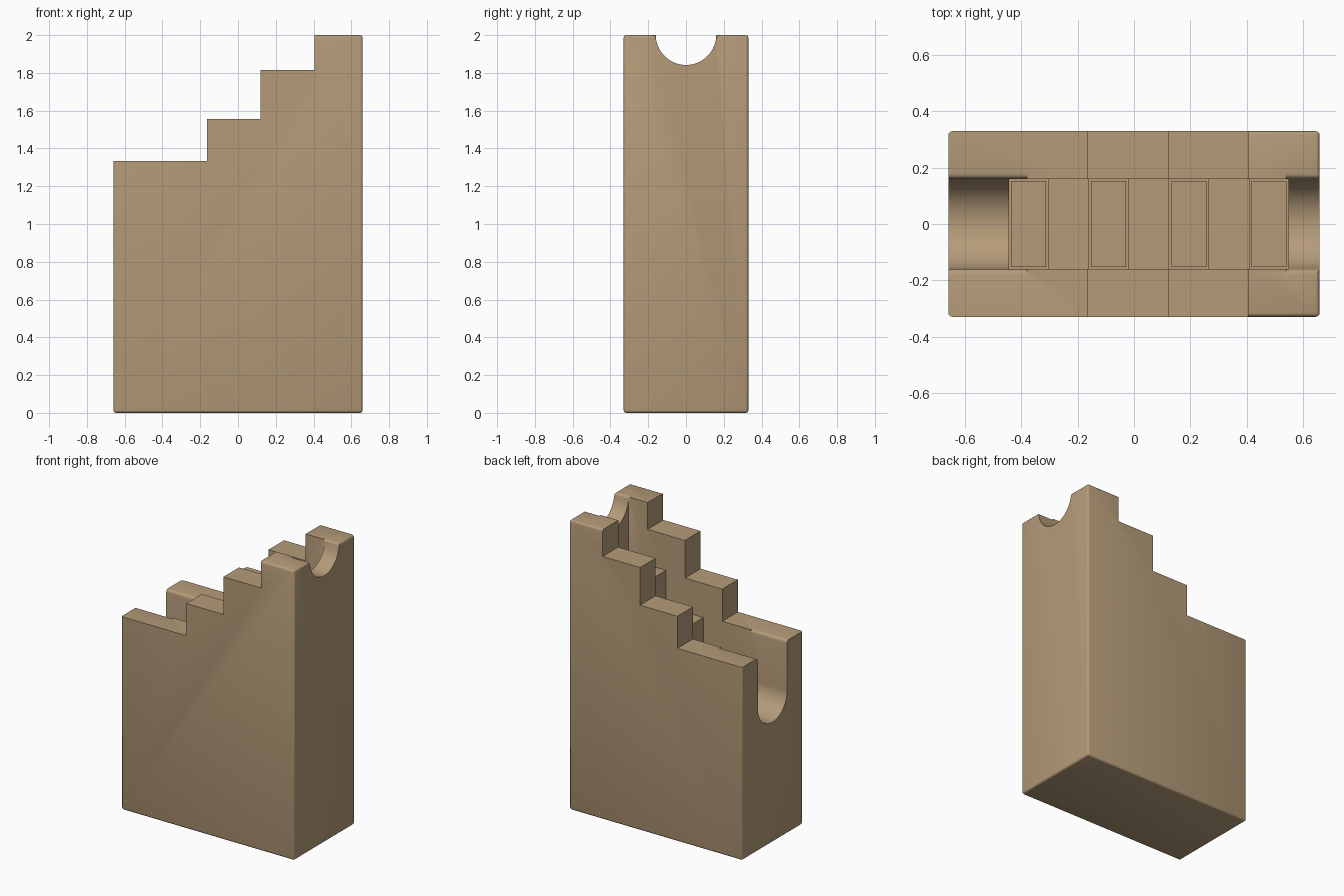
import bpy, bmesh, math
from mathutils import Vector

if "Cube" in bpy.data.objects:
    bpy.data.objects.remove(bpy.data.objects["Cube"])

wood = bpy.data.materials.new("tan_wood")
wood.diffuse_color = (0.46, 0.33, 0.19, 1)
wood.use_nodes = True
wood.node_tree.nodes["Principled BSDF"].inputs["Base Color"].default_value = wood.diffuse_color

HX, HY, R = 0.66, 0.33, 0.16


def prism(name, pts, to3d, lo, hi):
    """Extrude a closed 2D profile between lo and hi."""
    bm = bmesh.new()
    a = [bm.verts.new(to3d(p, lo)) for p in pts]
    b = [bm.verts.new(to3d(p, hi)) for p in pts]
    bm.faces.new(a)
    bm.faces.new(b[::-1])
    n = len(pts)
    for i in range(n):
        j = (i + 1) % n
        bm.faces.new((a[j], a[i], b[i], b[j]))
    bmesh.ops.recalc_face_normals(bm, faces=bm.faces)
    me = bpy.data.meshes.new(name)
    bm.to_mesh(me)
    bm.free()
    me.materials.append(wood)
    ob = bpy.data.objects.new(name, me)
    bpy.context.collection.objects.link(ob)
    return ob


def along_y(p, t):
    return Vector((p[0], t, p[1]))


def along_x(p, t):
    return Vector((t, p[0], p[1]))


# stepped outer body
profile = [(-HX, 0), (HX, 0), (HX, 2.0), (0.405, 2.0), (0.405, 1.815), (0.12, 1.815),
           (0.12, 1.555), (-0.165, 1.555), (-0.165, 1.333), (-HX, 1.333)]
body = prism("stepped_body", profile, along_y, -HY, HY)

# soften the base, the upright corners and the highest rim
bm = bmesh.new()
bm.from_mesh(body.data)


def rounded(e):
    p, q = e.verts[0].co, e.verts[1].co
    base = p.z < 0.01 and q.z < 0.01
    upright = abs(p.x - q.x) < 1e-4 and abs(p.y - q.y) < 1e-4 and abs(p.x) > HX - 0.01
    rim = p.z > 1.99 and q.z > 1.99 and max(p.x, q.x) > HX - 0.01
    return base or upright or rim


bmesh.ops.bevel(bm, geom=[e for e in bm.edges if rounded(e)], offset=0.014,
                segments=3, profile=0.5, affect='EDGES')
bm.to_mesh(body.data)
bm.free()

# inner staircase: each pit holds a lifting block, followed by a fixed step
pit_x = [-0.445, -0.16, 0.125, 0.41]
levels = [0.83, 1.075, 1.32, 1.57]
PIT, DEPTH, GAP = 0.14, 0.3, 0.008
stairs = []
for i, (x, z) in enumerate(zip(pit_x, levels)):
    stairs += [(x, z - DEPTH), (x + PIT, z - DEPTH)]
    if i < 3:
        stairs += [(x + PIT, levels[i + 1]), (pit_x[i + 1], levels[i + 1])]
stairs += [(pit_x[-1] + PIT, 2.5), (pit_x[0], 2.5)]
cutters = [prism("channel_cutter", stairs, along_y, -R, R)]


# rounded ball grooves with softened lips at both ends
def groove(name, bottom, top, x0, x1):
    f = 0.02
    half = [(R + f - f * math.sin(a), top - f + f * math.cos(a))
            for a in (k * math.pi / 8 for k in range(5))]
    half = [(R + f, 2.5)] + half
    arc = [(R * math.cos(a), bottom + R - R * math.sin(a))
           for a in (k * math.pi / 32 for k in range(33))]
    if bottom + R > top - f:   # shallow groove: start the arc below the lip
        arc = [p for p in arc if p[1] < top - f - 0.005]
    pts = half + arc + [(-y, z) for y, z in reversed(half)]
    # drop doubled points where the lip or wall meets the arc
    clean = [p for i, p in enumerate(pts)
             if (Vector(p) - Vector(pts[i - 1])).length > 1e-4]
    return prism(name, clean, along_x, x0, x1)


cutters.append(groove("low_groove_cutter", 0.83, 1.333, -0.9, -0.38))
cutters.append(groove("high_groove_cutter", 1.842, 2.0, 0.54, 0.9))

bpy.context.view_layer.objects.active = body
for c in cutters:
    m = body.modifiers.new(c.name, 'BOOLEAN')
    m.operation = 'DIFFERENCE'
    m.solver = 'EXACT'
    m.object = c
    bpy.ops.object.modifier_apply(modifier=m.name)
for c in cutters:
    bpy.data.objects.remove(c)

# lifting blocks sitting in the pits
parts = [body]
for i, (x, z) in enumerate(zip(pit_x, levels)):
    a, b = x + GAP, x + PIT - GAP
    parts.append(prism(f"lifting_block_{i + 1}",
                       [(a, z - DEPTH), (b, z - DEPTH), (b, z), (a, z)],
                       along_y, -R + GAP, R - GAP))

bpy.ops.object.select_all(action='DESELECT')
for ob in parts:
    ob.select_set(True)
bpy.context.view_layer.objects.active = body
bpy.ops.object.shade_smooth_by_angle(angle=math.radians(35))
